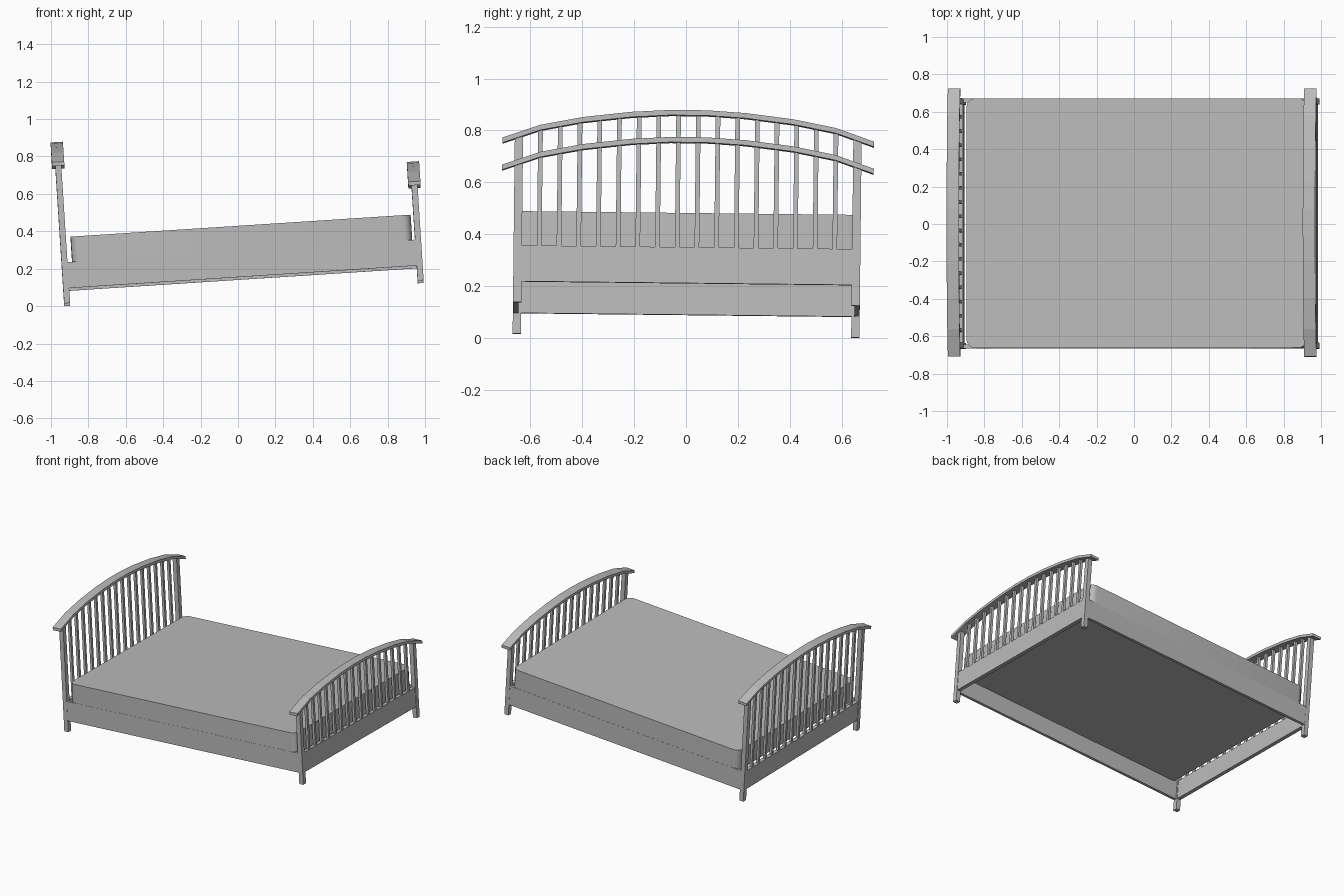
import bpy, bmesh, math
from mathutils import Matrix

cube = bpy.data.objects.get("Cube")
if cube:
    bpy.data.objects.remove(cube, do_unlink=True)

grey = bpy.data.materials.new("plain grey")
grey.use_nodes = True
grey.diffuse_color = (0.5, 0.5, 0.5, 1)
grey.node_tree.nodes["Principled BSDF"].inputs["Base Color"].default_value = (0.5, 0.5, 0.5, 1)

# The whole bed leans slightly along its length and across its width
TILT = Matrix.Rotation(math.radians(-0.64), 4, 'X') @ Matrix.Rotation(math.radians(-3.7), 4, 'Y')


def finish(name, bm):
    bmesh.ops.recalc_face_normals(bm, faces=bm.faces)
    mesh = bpy.data.meshes.new(name)
    bm.to_mesh(mesh)
    bm.free()
    mesh.materials.append(grey)
    obj = bpy.data.objects.new(name, mesh)
    bpy.context.collection.objects.link(obj)
    obj.matrix_world = TILT
    return obj


def add_box(bm, x0, x1, y0, y1, z0, z1):
    m = Matrix.Translation(((x0 + x1) / 2, (y0 + y1) / 2, (z0 + z1) / 2))
    m = m @ Matrix.Diagonal((x1 - x0, y1 - y0, z1 - z0, 1))
    return bmesh.ops.create_cube(bm, size=1, matrix=m)["verts"]


def box(name, *bounds):
    bm = bmesh.new()
    add_box(bm, *bounds)
    return finish(name, bm)


HEAD_X, FOOT_X = -0.911, 0.983
FLOOR, FRAME_LOW, FRAME_TOP = 0.067, 0.147, 0.286
POST_Y, SIDE_Y = 0.653, 0.668
RAIL_THICK = 0.02

# Half of the arched rail's top edge: distance from the middle, height
half_arch = [(0.07, 0.937), (0.22, 0.928), (0.405, 0.906), (0.57, 0.874), (0.717, 0.823)]
arch = [(-y, z) for y, z in reversed(half_arch)] + half_arch


def arch_height(y):
    for (ya, za), (yb, zb) in zip(arch, arch[1:]):
        if ya <= y <= yb:
            return za + (zb - za) * (y - ya) / (yb - ya)


def end_board(name, x, drop):
    # Arched top rail
    bm = bmesh.new()
    rings = []
    for y, z in arch:
        rings.append([bm.verts.new((x + dx, y, z - drop - dz))
                      for dx, dz in ((-0.033, 0), (0.033, 0), (0.033, RAIL_THICK), (-0.033, RAIL_THICK))])
    for a, b in zip(rings, rings[1:]):
        for i in range(4):
            j = (i + 1) % 4
            bm.faces.new((a[i], a[j], b[j], b[i]))
    bm.faces.new(rings[0])
    bm.faces.new(rings[-1])
    finish(name + "_top_rail", bm)

    # Corner posts
    for side, s in (("right", -1), ("left", 1)):
        y = s * POST_Y
        top = arch_height(y) - drop - 0.014
        box(f"{name}_{side}_post", x - 0.016, x + 0.016, y - 0.016, y + 0.016, FLOOR, top)

    # Row of slats
    bm = bmesh.new()
    for i in range(16):
        y = (i - 7.5) * 0.076
        top = arch_height(y) - drop - 0.012
        add_box(bm, x - 0.009, x + 0.009, y - 0.009, y + 0.009, FRAME_TOP - 0.005, top)
    finish(name + "_slats", bm)

    # Lower panel
    box(name + "_panel", x - 0.013, x + 0.013, -POST_Y, POST_Y, FRAME_LOW, FRAME_TOP)


end_board("headboard", HEAD_X, 0)
end_board("footboard", FOOT_X, 0.227)

# Side rails
for side, s in (("right", -1), ("left", 1)):
    y0, y1 = sorted((s * (SIDE_Y - 0.02), s * SIDE_Y))
    box(f"{side}_side_rail", HEAD_X, FOOT_X, y0, y1, FRAME_LOW, FRAME_TOP)

# Mattress with rounded upright corners
bm = bmesh.new()
add_box(bm, -0.87, 0.952, -SIDE_Y + 0.001, SIDE_Y - 0.001, FRAME_TOP - 0.012, 0.421)
upright = [e for e in bm.edges if abs(e.verts[0].co.z - e.verts[1].co.z) > 0.1]
bmesh.ops.bevel(bm, geom=upright, offset=0.045, segments=5, profile=0.5, affect='EDGES')
mattress = finish("mattress", bm)
bpy.ops.object.select_all(action='DESELECT')
mattress.select_set(True)
bpy.context.view_layer.objects.active = mattress
bpy.ops.object.shade_smooth_by_angle(angle=math.radians(35))
